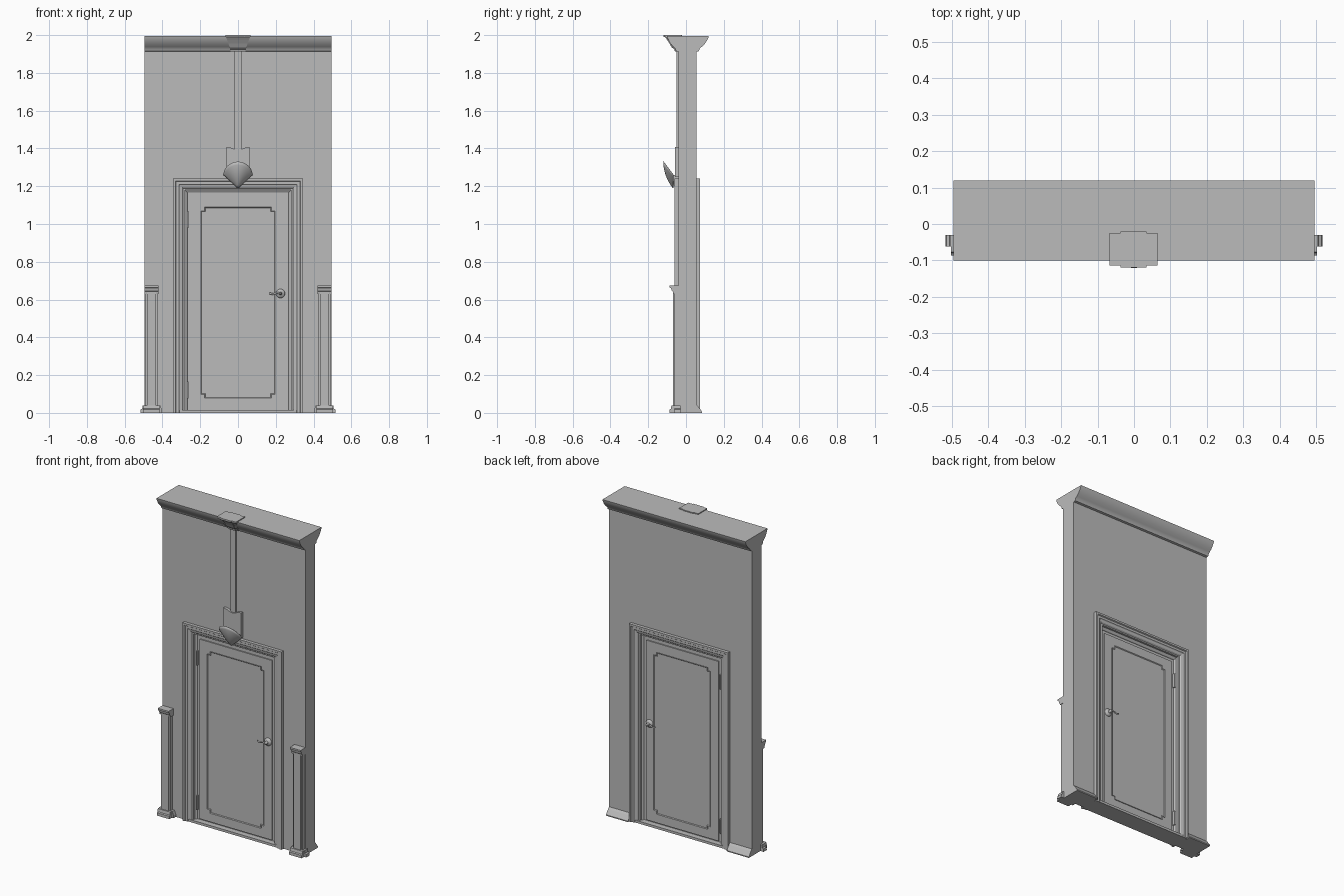
import bpy, bmesh, math
from mathutils import Vector

if "Cube" in bpy.data.objects:
    bpy.data.objects.remove(bpy.data.objects["Cube"], do_unlink=True)

plaster = bpy.data.materials.new("plain_grey")
plaster.use_nodes = True
GREY = (0.5, 0.5, 0.5, 1)
plaster.diffuse_color = GREY
plaster.node_tree.nodes["Principled BSDF"].inputs["Base Color"].default_value = GREY

MID = 0.0075  # mirror plane between the two faces of the wall


def finish(name, bm, smooth=None):
    bmesh.ops.recalc_face_normals(bm, faces=bm.faces[:])
    me = bpy.data.meshes.new(name)
    bm.to_mesh(me)
    bm.free()
    ob = bpy.data.objects.new(name, me)
    bpy.context.collection.objects.link(ob)
    me.materials.append(plaster)
    if smooth:
        bpy.ops.object.select_all(action='DESELECT')
        ob.select_set(True)
        bpy.context.view_layer.objects.active = ob
        bpy.ops.object.shade_smooth_by_angle(angle=math.radians(smooth))
    return ob


def loft(name, rings, closed=True, caps=True, smooth=None):
    """Skin a list of point rings into one surface."""
    bm = bmesh.new()
    vs = [[bm.verts.new(p) for p in r] for r in rings]
    n = len(rings[0])
    for a, b in zip(vs, vs[1:]):
        for i in range(n if closed else n - 1):
            j = (i + 1) % n
            bm.faces.new((a[i], a[j], b[j], b[i]))
    if caps:
        bm.faces.new(vs[0])
        bm.faces.new(vs[-1])
    return finish(name, bm, smooth)


def prism(name, pts, axis, lo, hi, smooth=None):
    """Extrude a flat outline along x, y or z."""
    def place(p, t):
        q = list(p)
        q.insert("xyz".index(axis), t)
        return q
    return loft(name, [[place(p, t) for p in pts] for t in (lo, hi)], smooth=smooth)


def box(name, x0, x1, y0, y1, z0, z1):
    return prism(name, [(x0, y0), (x1, y0), (x1, y1), (x0, y1)], "z", z0, z1)


def notched(x0, x1, z0, z1, dx, dz):
    """Rectangle with square notches in its corners."""
    return [(x0 + dx, z0), (x1 - dx, z0), (x1 - dx, z0 + dz), (x1, z0 + dz),
            (x1, z1 - dz), (x1 - dx, z1 - dz), (x1 - dx, z1), (x0 + dx, z1),
            (x0 + dx, z1 - dz), (x0, z1 - dz), (x0, z0 + dz), (x0 + dx, z0 + dz)]


# Wall with a door opening
W, FRONT, BACK = 0.495, -0.04, 0.055
prism("wall", [(-W, 0), (-0.28, 0), (-0.28, 1.18), (0.28, 1.18), (0.28, 0),
               (W, 0), (W, 1.95), (-W, 1.95)], "y", FRONT, BACK)
box("threshold", -0.34, 0.34, -0.05, 0.065, 0, 0.015)

# Cornice with a cove on both faces
cove = [(0, 1.912), (0.012, 1.915), (0.016, 1.928), (0.026, 1.938),
        (0.04, 1.952), (0.05, 1.968), (0.058, 1.985), (0.06, 1.994)]
prism("cornice", [(FRONT - d, z) for d, z in cove] +
      [(BACK + d * 1.08, z) for d, z in reversed(cove)], "x", -W, W, smooth=35)

# Door casing, door leaf, panel, hinges and handle on both faces
casing = [(0, 0.03), (0, -0.06), (0.012, -0.06), (0.016, -0.054), (0.03, -0.054),
          (0.034, -0.05), (0.046, -0.047), (0.054, -0.038), (0.06, -0.028),
          (0.072, -0.02), (0.076, -0.012)]
box("door_jamb", -0.285, 0.285, -0.015, 0.03, 0, 1.185)
for side, flip in (("front", False), ("back", True)):
    def Y(y):
        return 2 * MID - y if flip else y
    loft(side + "_door_casing",
         [[(-0.343 + d, Y(y), 0), (-0.343 + d, Y(y), 1.24 - d),
           (0.343 - d, Y(y), 1.24 - d), (0.343 - d, Y(y), 0)] for d, y in casing],
         closed=False, caps=False)
    box(side + "_door_leaf", -0.25, 0.25, Y(-0.022), MID, 0.022, 1.147)

    # Raised panel with a sunken centre
    panel = prism(side + "_door_panel", notched(-0.197, 0.197, 0.078, 1.09, 0.02, 0.02),
                  "y", MID, Y(-0.026))
    bm = bmesh.new()
    bm.from_mesh(panel.data)
    bm.normal_update()
    face = max(bm.faces, key=lambda f: abs(f.calc_center_median().y - MID))
    bmesh.ops.inset_region(bm, faces=[face], thickness=0.006)
    bmesh.ops.translate(bm, verts=face.verts[:], vec=(0, Y(-0.022) - Y(-0.026), 0))
    bm.to_mesh(panel.data)
    bm.free()

    for i, z in enumerate((0.12, 1.025)):
        box(f"{side}_hinge_{i + 1}", -0.271, -0.263, Y(-0.03), MID, z - 0.045, z + 0.045)

    # Handle: round rose, stem and curved lever
    hx, hz = 0.225, 0.632
    profile = [(0.024, -0.02), (0.024, -0.027), (0.019, -0.033), (0.009, -0.036),
               (0.008, -0.052), (0.004, -0.057)]
    angles = [math.tau * k / 20 for k in range(20)]
    loft(side + "_handle_rose",
         [[(hx + r * math.cos(a), Y(y), hz + r * math.sin(a)) for a in angles]
          for r, y in profile], smooth=40)
    path = [(hx, 0), (0.205, 0.004), (0.187, -0.004), (0.168, 0.001)]
    ring = [math.tau * k / 8 for k in range(8)]
    loft(side + "_handle_lever",
         [[(x, Y(-0.05 + 0.004 * math.cos(a)), hz + dz + 0.005 * math.sin(a)) for a in ring]
          for x, dz in path], smooth=50)

# Flared skirting on the back, and a pilaster at each end of the front
skirting = [(BACK - 0.01, 0.045), (BACK, 0.045), (0.065, 0.034), (0.085, 0.006),
            (0.085, 0), (BACK - 0.01, 0)]
cap = [(-0.03, 0.63), (-0.068, 0.63), (-0.07, 0.642), (-0.076, 0.648),
       (-0.079, 0.66), (-0.087, 0.664), (-0.087, 0.674), (-0.03, 0.674)]
plinth = [(-0.03, 0), (-0.087, 0), (-0.087, 0.018), (-0.08, 0.022), (-0.077, 0.04), (-0.03, 0.04)]
for side, s in (("left", 1), ("right", -1)):
    prism(side + "_skirting", skirting, "x", s * 0.343, s * W)
    prism(side + "_pilaster_cap", cap, "x", s * 0.42, s * W)
    prism(side + "_pilaster_plinth", plinth, "x", s * 0.415, s * 0.502)
    prism(side + "_plinth_ears",
          [(s * 0.403, 0), (s * 0.517, 0), (s * 0.515, 0.018), (s * 0.507, 0.022),
           (s * 0.505, 0.04), (s * 0.412, 0.04), (s * 0.405, 0.022), (s * 0.403, 0.018)],
          "y", -0.062, -0.03)
    box(side + "_pilaster_core", s * 0.425, s * 0.492, -0.062, -0.03, 0.03, 0.64)
    box(side + "_pilaster_face", s * 0.434, s * 0.483, -0.07, -0.03, 0.03, 0.64)

# Keystone bracket over the cornice
bracket = [(1.912, 0.038, -0.058), (1.925, 0.042, -0.062), (1.935, 0.044, -0.076),
           (1.955, 0.05, -0.087), (1.975, 0.058, -0.1), (1.993, 0.064, -0.113)]
loft("keystone_bracket",
     [[(-w, -0.025, z), (-w, y + 0.005, z), (-w * 0.6, y + 0.005, z), (-w * 0.6, y, z),
       (w * 0.6, y, z), (w * 0.6, y + 0.005, z), (w, y + 0.005, z), (w, -0.025, z)]
      for z, w, y in bracket])
prism("keystone_top", notched(-0.067, 0.065, -0.119, -0.02, 0.03, 0.005), "z", 1.99, 2.0)

# Vertical strip and curved back plate
box("wall_strip", -0.018, 0.018, -0.05, -0.03, 1.38, 1.92)
scallop = [(0.062 - 0.124 * k / 12, 1.392 + 0.016 * abs(math.cos(math.pi * k / 12)) ** 1.5)
           for k in range(13)]
prism("shield_plate", [(-0.062, 1.25), (0.062, 1.25)] + scallop, "y", -0.057, -0.03)

# Open shell bowl, fanning up from a point
rows = []
for k in range(9):
    u = max(k / 8, 0.01)
    bulge = math.sin(u * math.pi / 2) ** 0.8
    rows.append([(0.076 * math.cos(t) * u, -0.067 - 0.052 * math.sin(t) * bulge,
                  1.19 + (0.07 + 0.07 * math.sin(t)) * u)
                 for t in (math.pi * i / 24 for i in range(25))])
shell = loft("shell_bowl", rows, closed=False, caps=False, smooth=60)
thick = shell.modifiers.new("thickness", 'SOLIDIFY')
thick.thickness = 0.003
thick.offset = 0
box("shell_mount", -0.01, 0.01, -0.075, -0.04, 1.205, 1.26)
